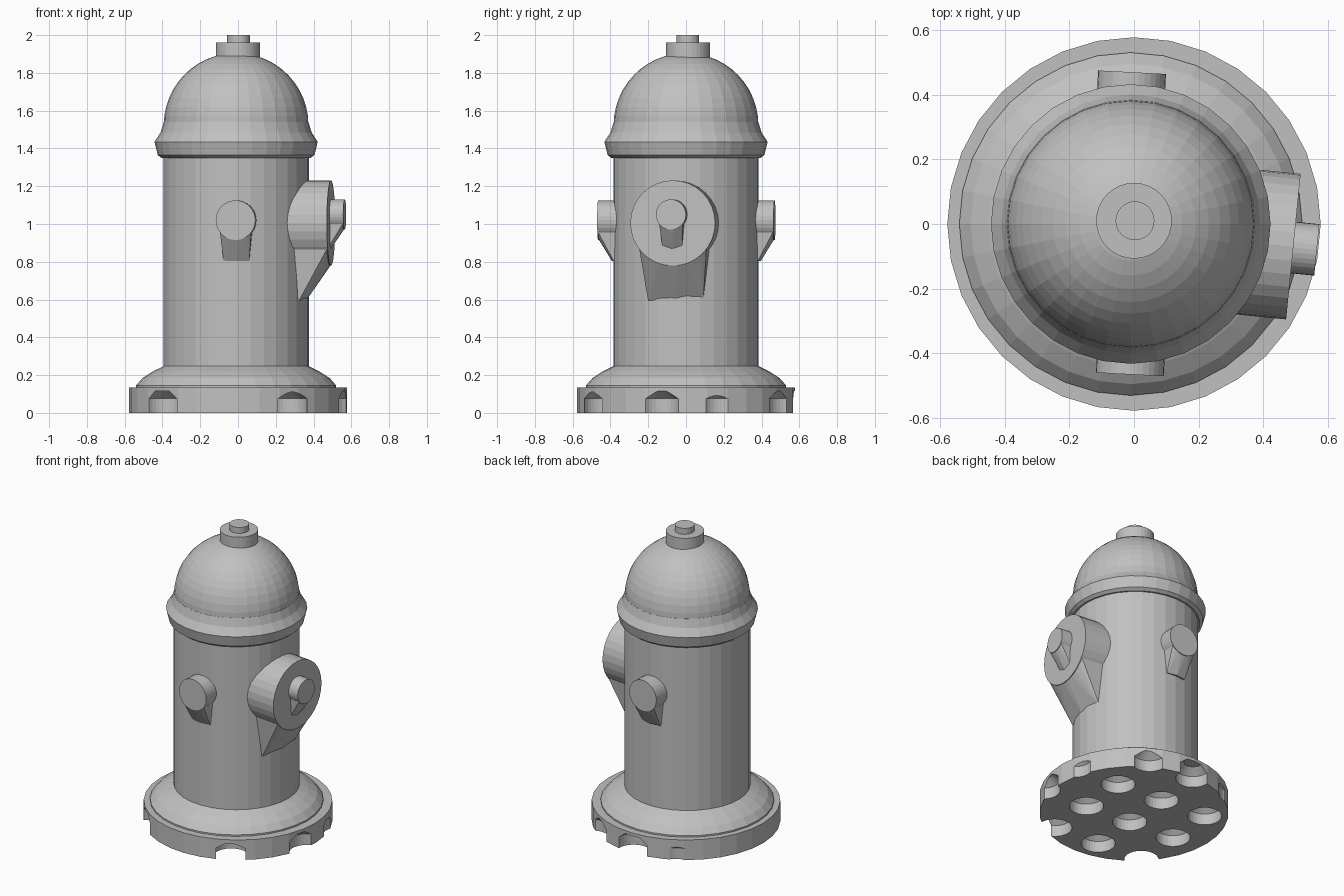
import bpy, bmesh
from math import sin, cos, pi, radians
from mathutils import Vector

cube = bpy.data.objects.get("Cube")
if cube:
    bpy.data.objects.remove(cube)

SIDES = 32
grey = bpy.data.materials.new("plain grey")
grey.use_nodes = True
grey.diffuse_color = (0.53, 0.53, 0.53, 1)
grey.node_tree.nodes["Principled BSDF"].inputs["Base Color"].default_value = grey.diffuse_color


def finish(bm, name):
    bmesh.ops.recalc_face_normals(bm, faces=bm.faces)
    mesh = bpy.data.meshes.new(name)
    bm.to_mesh(mesh)
    bm.free()
    mesh.materials.append(grey)
    obj = bpy.data.objects.new(name, mesh)
    bpy.context.collection.objects.link(obj)
    return obj


def add_lathe(bm, profile, cx, cy):
    """Closed solid turned from (radius, height) pairs."""
    rings = []
    for r, z in profile:
        rings.append([bm.verts.new((cx + r * cos(2 * pi * i / SIDES),
                                    cy + r * sin(2 * pi * i / SIDES), z))
                      for i in range(SIDES)])
    for low, high in zip(rings, rings[1:]):
        for i in range(SIDES):
            j = (i + 1) % SIDES
            bm.faces.new((low[i], low[j], high[j], high[i]))
    bm.faces.new(rings[0][::-1])
    bm.faces.new(rings[-1])


def lathe(name, profile, cx=-0.01, cy=0.0):
    bm = bmesh.new()
    add_lathe(bm, profile, cx, cy)
    return finish(bm, name)


def hull(name, points):
    bm = bmesh.new()
    for p in points:
        bm.verts.new(p)
    out = bmesh.ops.convex_hull(bm, input=bm.verts)
    loose = {v for v in out["geom_interior"] + out["geom_unused"]
             if isinstance(v, bmesh.types.BMVert)}
    bmesh.ops.delete(bm, geom=list(loose), context="VERTS")
    bmesh.ops.dissolve_limit(bm, angle_limit=radians(1), verts=bm.verts, edges=bm.edges)
    return finish(bm, name)


def outlet(name, face, heading, radius, depth, drop, inset):
    """Round cap facing a compass heading, with a tapering brace beneath it."""
    a = radians(heading)
    axis, side = Vector((cos(a), sin(a), 0)), Vector((-sin(a), cos(a), 0))

    def at(back, s, h):
        return Vector(face) - axis * back + side * s + Vector((0, 0, h))

    def arc(back, start, end, n):
        angles = [radians(start + (end - start) * i / n) for i in range(n + 1)]
        return [at(back, radius * cos(t), radius * sin(t)) for t in angles]

    last = 360 - 360 / SIDES
    hull(name, arc(0, 0, last, SIDES - 1) + arc(depth, 0, last, SIDES - 1))
    # brace: lower rim of the cap drawn down and back to a foot
    foot = [at(b, s * radius, -drop) for s in (-0.65, 0, 0.65)
            for b in (inset if s else inset * 0.85, depth)]
    hull(name + "_brace", arc(0.005, 218, 322, 9) + arc(depth, 218, 322, 9) + foot)


# base plate, with a grid of drilled sockets underneath
base = lathe("base_plate", [(0.577, 0), (0.577, 0.135)], 0, 0)
bm = bmesh.new()
step, across = Vector((0.327, -0.022)), Vector((0.022, 0.327))
for i in range(-3, 4):
    for j in range(-3, 4):
        c = Vector((-0.045, -0.095)) + step * i + across * j
        if c.length < 0.68:
            add_lathe(bm, [(0.105, -0.05), (0.105, 0.075), (0.055, 0.115)], c.x, c.y)
cutter = finish(bm, "socket_cutter")
cutter.hide_render = True
cut = base.modifiers.new("sockets", "BOOLEAN")
cut.operation, cut.solver, cut.object = "DIFFERENCE", "EXACT", cutter
bpy.context.view_layer.update()
drilled = bpy.data.meshes.new_from_object(
    base.evaluated_get(bpy.context.evaluated_depsgraph_get()))
base.modifiers.clear()
base.data = drilled
bpy.data.objects.remove(cutter)

# sloping skirt and barrel
lathe("skirt", [(0.53, 0.13), (0.53, 0.145), (0.495, 0.185), (0.44, 0.22), (0.385, 0.247)])
lathe("barrel", [(0.385, 0.2), (0.385, 1.4)])

# collar and dome
lathe("collar", [(0.395, 1.35), (0.415, 1.365), (0.432, 1.435), (0.4, 1.485), (0.383, 1.54)])
dome = [(0.383 * cos(t), 1.525 + 0.38 * sin(t))
        for t in (radians(80) * i / 11 for i in range(12))]
lathe("dome", dome)

# top cap and nut
lathe("top_cap", [(0.117, 1.85), (0.117, 1.96)], 0, 0.01)
lathe("top_nut", [(0.06, 1.95), (0.06, 2.0)], 0.003, 0.01)

# outlets
outlet("main_outlet", (0.4925, -0.07, 1.005), -5.7, 0.226, 0.3, 0.41, 0.155)
outlet("main_outlet_nut", (0.565, -0.08, 1.05), -5.7, 0.08, 0.12, 0.18, 0.085)
outlet("front_outlet", (-0.013, -0.465, 1.02), 267, 0.105, 0.2, 0.215, 0.085)
outlet("back_outlet", (-0.006, 0.469, 1.02), 87, 0.105, 0.2, 0.215, 0.085)
